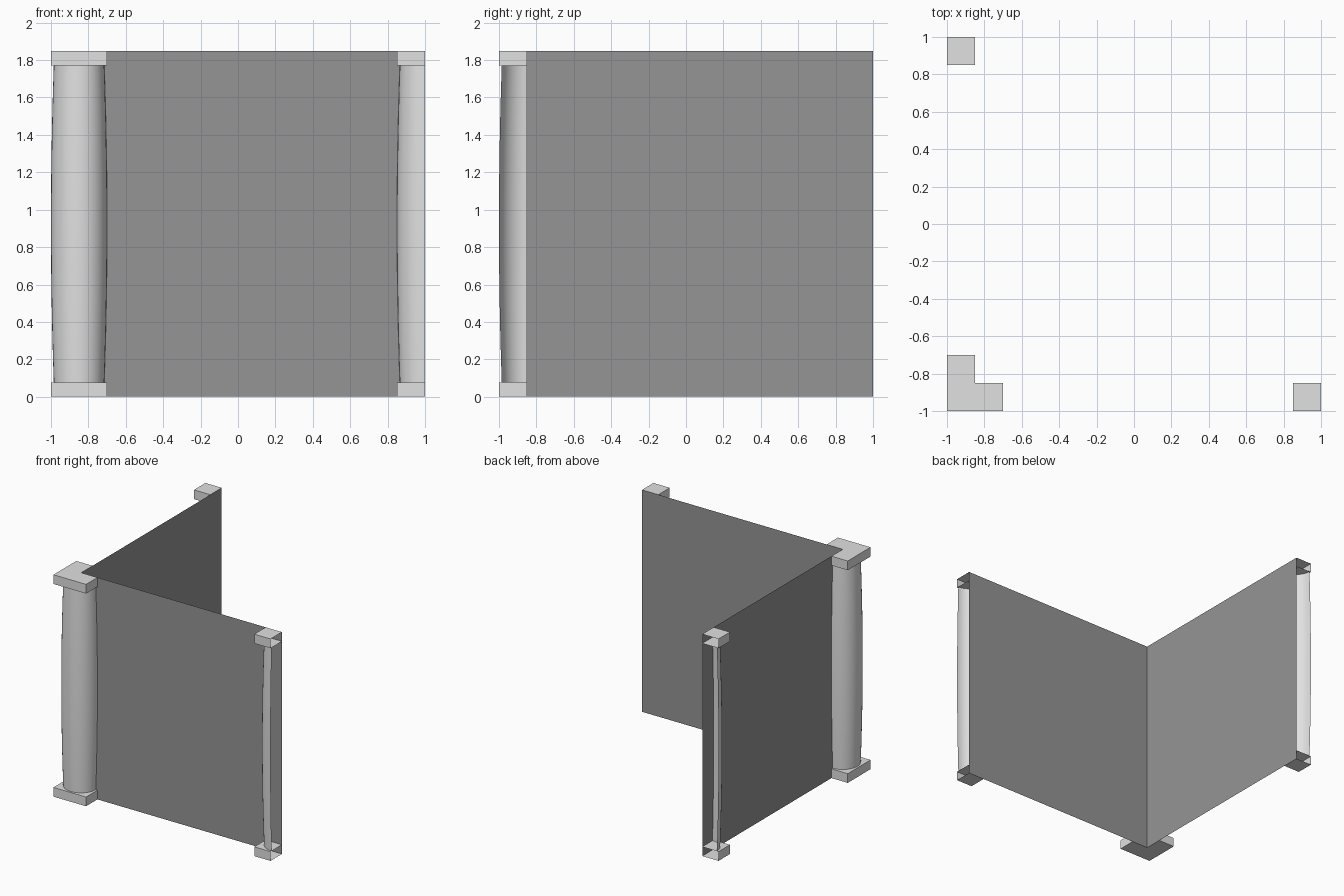
import bpy
import math

if "Cube" in bpy.data.objects:
    bpy.data.objects.remove(bpy.data.objects["Cube"])

W = 0.85      # wall line offset from centre
R = 0.15      # column radius at mid height, also cap half width
H = 1.848     # total height
CAP = 0.077   # thickness of caps and bases
R_END = 0.135 # column radius at its ends


def material(name, value):
    m = bpy.data.materials.new(name)
    m.diffuse_color = (value, value, value, 1)
    m.use_nodes = True
    m.node_tree.nodes["Principled BSDF"].inputs["Base Color"].default_value = m.diffuse_color
    return m


stone = material("light_stone", 0.75)
plaster = material("grey_wall", 0.30)


def add_mesh(name, verts, faces, mat, smooth=False):
    me = bpy.data.meshes.new(name)
    me.from_pydata(verts, [], faces)
    me.materials.append(mat)
    for p in me.polygons:
        p.use_smooth = smooth
    ob = bpy.data.objects.new(name, me)
    bpy.context.collection.objects.link(ob)
    return ob


def wall(name, a, b):
    """Single-sided upright panel from a to b."""
    verts = [(*a, 0), (*b, 0), (*b, H), (*a, H)]
    add_mesh(name, verts, [(0, 1, 2, 3)], plaster)


def column(name, centre, start, end):
    """Bulging shaft swept over part of a turn (degrees)."""
    rings, segs = 12, round((end - start) / 9)
    verts, faces = [], []
    for i in range(rings + 1):
        t = i / rings
        r = R_END + (R - R_END) * (1 - (2 * t - 1) ** 2)
        z = CAP + (H - 2 * CAP) * t
        for j in range(segs + 1):
            a = math.radians(start + (end - start) * j / segs)
            verts.append((centre[0] + r * math.cos(a), centre[1] + r * math.sin(a), z))
    n = segs + 1
    for i in range(rings):
        for j in range(segs):
            k = i * n + j
            faces.append((k, k + 1, k + n + 1, k + n))
    add_mesh(name, verts, faces, stone, smooth=True)


def slab(name, path, corner, z):
    """Block with side faces along path; open on the wall and at cut ends."""
    pts = path + [corner]
    n = len(pts)
    verts = [(x, y, z) for x, y in pts] + [(x, y, z + CAP) for x, y in pts]
    faces = [tuple(range(n, 2 * n)), tuple(reversed(range(n)))]
    faces += [(i, i + 1, n + i + 1, n + i) for i in range(len(path) - 1)]
    add_mesh(name, verts, faces, stone)


# walls meeting at the corner
wall("front_wall", (-W, -W), (1, -W))
wall("left_wall", (-W, 1), (-W, -W))

# three-quarter column at the corner, quarter columns at the wall ends
posts = [
    ("corner", (-W, -W), 90, 360,
     [(-W, -W + R), (-1, -W + R), (-1, -1), (-W + R, -1), (-W + R, -W)]),
    ("right_end", (1, -W), 180, 270, [(W, -W), (W, -1), (1, -1)]),
    ("back_end", (-W, 1), 180, 270, [(-1, 1), (-1, W), (-W, W)]),
]
for name, centre, start, end, path in posts:
    column(name + "_column", centre, start, end)
    slab(name + "_base", path, centre, 0)
    slab(name + "_capital", path, centre, H - CAP)
